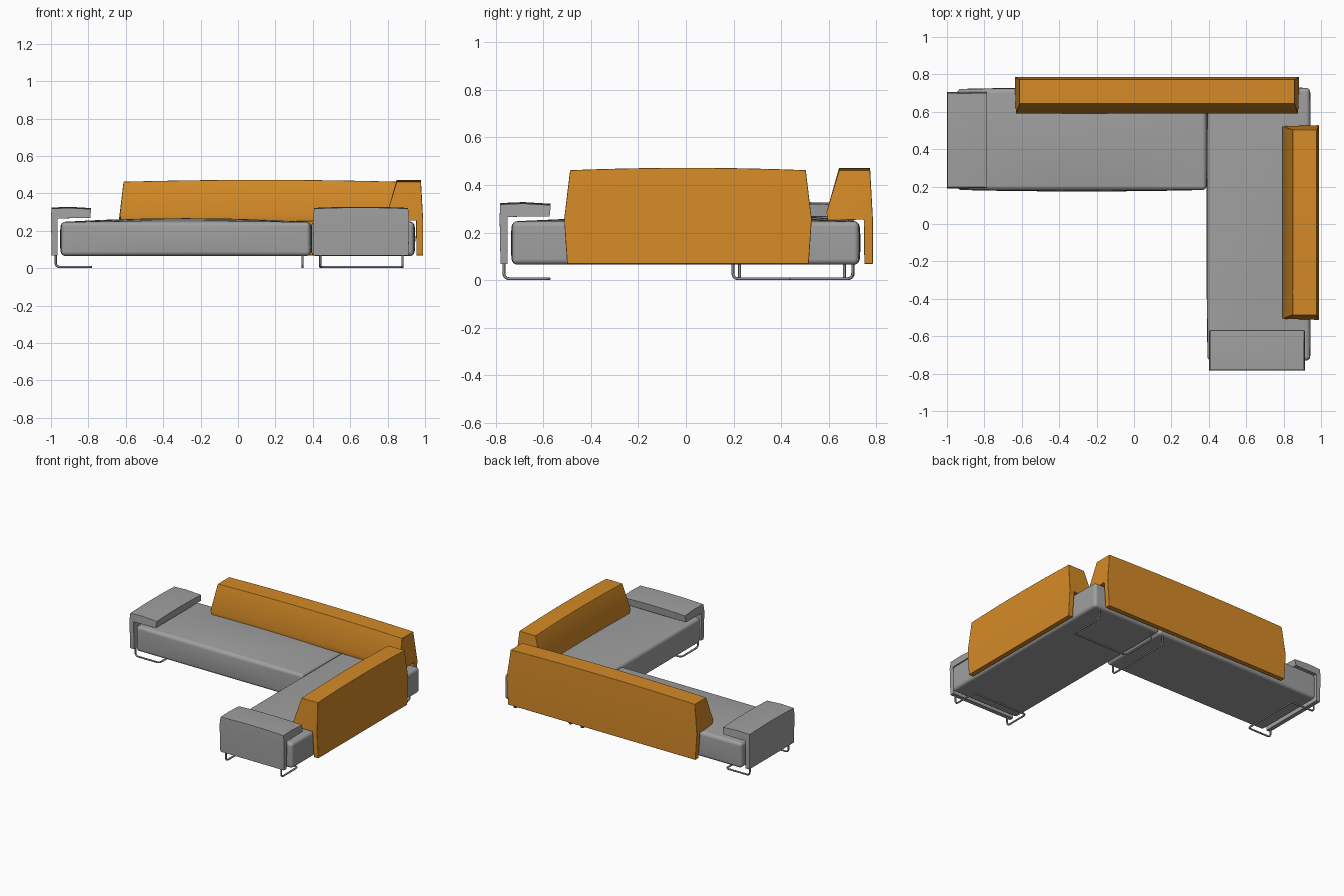
import bpy, bmesh, math
from mathutils import Vector

if "Cube" in bpy.data.objects:
    bpy.data.objects.remove(bpy.data.objects["Cube"], do_unlink=True)


def material(name, rgb):
    m = bpy.data.materials.new(name)
    m.use_nodes = True
    m.diffuse_color = (*rgb, 1)
    m.node_tree.nodes["Principled BSDF"].inputs["Base Color"].default_value = (*rgb, 1)
    return m


GREY = material("grey fabric", (0.35, 0.35, 0.35))
ORANGE = material("orange fabric", (0.66, 0.255, 0.02))
METAL = material("grey metal", (0.27, 0.27, 0.28))


def finish(name, bm, mat, bevel):
    """Turn a bmesh into a softly rounded, smooth shaded object."""
    bmesh.ops.recalc_face_normals(bm, faces=bm.faces)
    mesh = bpy.data.meshes.new(name)
    bm.to_mesh(mesh)
    bm.free()
    mesh.materials.append(mat)
    mesh.polygons.foreach_set("use_smooth", [True] * len(mesh.polygons))
    ob = bpy.data.objects.new(name, mesh)
    bpy.context.collection.objects.link(ob)
    mod = ob.modifiers.new("rounded_edges", "BEVEL")
    mod.width = bevel
    mod.segments = 4
    mod.limit_method = "ANGLE"
    mod.angle_limit = math.radians(35)
    mod.harden_normals = True


def cushion(name, lo, hi, crown, bulge, bevel):
    """Box with a crowned top and slightly bulging sides."""
    lo, hi = Vector(lo), Vector(hi)
    mid, half = (lo + hi) / 2, (hi - lo) / 2
    bm = bmesh.new()
    bmesh.ops.create_cube(bm, size=2)
    bmesh.ops.subdivide_edges(bm, edges=bm.edges[:], cuts=5, use_grid_fill=True)
    for v in bm.verts:
        u, t, w = v.co
        fu, ft, fw = 1 - u * u, 1 - t * t, 1 - w * w
        v.co = mid + Vector((u * half.x + bulge * u * ft * fw,
                             t * half.y + bulge * t * fu * fw,
                             w * half.z + crown * fu * ft * (w + 1) / 2))
    finish(name, bm, GREY, bevel)


def hook_pad(name, mat, origin, along, inward, half, panel, pad, crown, taper, bevel):
    """Pad with a thin panel hanging down outside, swept along its length.
    panel and pad are (depth, height) outlines sharing their joint edge."""
    ring = panel + pad
    count, steps = len(ring), 8
    top = max(z for _, z in ring)
    joint = panel[-1][1]
    origin, along, inward = Vector(origin), Vector(along), Vector(inward)
    bm = bmesh.new()
    rows = []
    for i in range(steps + 1):
        s = 2 * i / steps - 1
        row = []
        for d, z in ring:
            # ends narrow towards the top and, a little, towards the hem
            if z >= joint:
                h = half - taper * (z - joint) / (top - joint)
            else:
                h = half - taper * 0.5
            rise = crown * (1 - s * s) if z > joint + 0.03 else 0
            row.append(bm.verts.new(origin + along * (s * h) + inward * d
                                    + Vector((0, 0, z + rise))))
        rows.append(row)
    for a, b in zip(rows, rows[1:]):
        for j in range(count):
            k = (j + 1) % count
            bm.faces.new((a[j], a[k], b[k], b[j]))
    n = len(panel)
    for row in (rows[0], rows[-1]):
        bm.faces.new(row[:n] + row[-1:])
        bm.faces.new(row[n - 1:])
    finish(name, bm, mat, bevel)


def rod(name, corners, radius=0.006, fillet=0.025):
    """Bent round rod with filleted corners."""
    pts = [Vector(c) for c in corners]
    path = [pts[0]]
    for a, p, b in zip(pts, pts[1:], pts[2:]):
        start = p + (a - p).normalized() * fillet
        end = p + (b - p).normalized() * fillet
        for i in range(6):
            t = i / 5
            path.append(start * (1 - t) ** 2 + p * 2 * t * (1 - t) + end * t * t)
    path.append(pts[-1])
    cu = bpy.data.curves.new(name, "CURVE")
    cu.dimensions = "3D"
    cu.bevel_depth = radius
    cu.bevel_resolution = 2
    cu.use_fill_caps = True
    sp = cu.splines.new("POLY")
    sp.points.add(len(path) - 1)
    for q, p in zip(sp.points, path):
        q.co = (*p, 1)
    cu.materials.append(METAL)
    bpy.context.collection.objects.link(bpy.data.objects.new(name, cu))


def sled(name, origin, along, inward, half, reach):
    """Foot that drops down, runs inward along the floor and returns."""
    origin, along, inward = Vector(origin), Vector(along), Vector(inward)
    up, low = Vector((0, 0, 0.08)), Vector((0, 0, 0.006))
    a, b = origin - along * half, origin + along * half
    rod(name, [a + up, a + low, a + inward * reach + low,
               b + inward * reach + low, b + low, b + up])


X, Y = (1, 0, 0), (0, 1, 0)
NEG_X, NEG_Y = (-1, 0, 0), (0, -1, 0)

# Seats
cushion("long_seat", (-0.945, 0.182, 0.065), (0.387, 0.722, 0.247), 0.02, 0.008, 0.022)
cushion("side_seat", (0.393, -0.73, 0.065), (0.942, 0.727, 0.247), 0.02, 0.006, 0.022)

# Backrests: thin outer panel below, wedge cushion above
back_panel = [(0, 0.255), (0, 0.068), (0.036, 0.068), (0.038, 0.255)]
back_wedge = [(0.19, 0.25), (0.195, 0.285), (0.142, 0.462), (0.012, 0.462)]
for name, origin, along, inward, half in (
        ("long_backrest", (0.123, 0.785, 0), X, NEG_Y, 0.76),
        ("side_backrest", (0.99, 0.008, 0), Y, NEG_X, 0.52)):
    # the outline starts on the outer face at joint height
    hook_pad(name, ORANGE, origin, along, inward, half,
             back_panel[1:], back_wedge + back_panel[:1], 0.01, 0.025, 0.016)

# Armrests: flat pad with a panel dropping to the seat base
arm_panel = [(0.004, 0.068), (0.034, 0.068), (0.034, 0.266)]
arm_pad = [(0.21, 0.268), (0.215, 0.315), (0.1, 0.322), (0.003, 0.318), (0, 0.266)]
for name, origin, along, inward in (
        ("long_armrest", (-1, 0.448, 0), Y, X),
        ("side_armrest", (0.658, -0.783, 0), X, Y)):
    hook_pad(name, GREY, origin, along, inward, 0.257,
             arm_panel, arm_pad, 0.006, 0.006, 0.012)

# Metal feet
sled("long_armrest_foot", (-0.975, 0.445, 0), Y, X, 0.22, 0.19)
sled("side_armrest_foot", (0.66, -0.765, 0), X, Y, 0.22, 0.19)
sled("corner_foot", (0.66, 0.7, 0), X, NEG_Y, 0.22, 0.26)
rod("middle_foot", [(0.345, 0.197, 0.08), (0.345, 0.197, 0.006),
                    (0.345, 0.702, 0.006), (0.345, 0.702, 0.08)])
